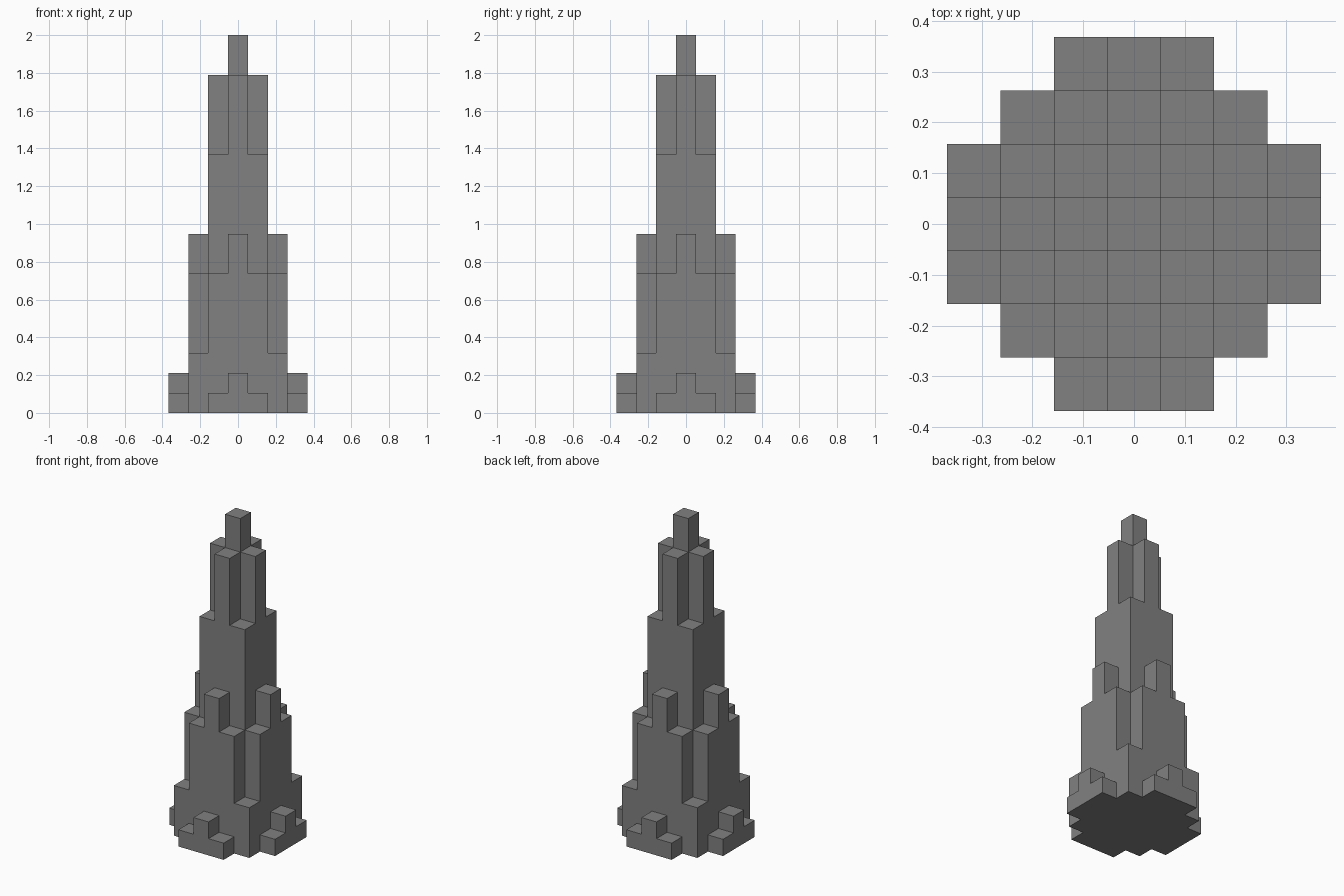
import bpy
import bmesh
import math
from mathutils import Vector

if "Cube" in bpy.data.objects:
    bpy.data.objects.remove(bpy.data.objects["Cube"], do_unlink=True)

# Column heights in blocks, keyed by (larger, smaller) distance from the axis
HEIGHTS = {
    (0, 0): 19,                        # spire
    (1, 0): 17, (1, 1): 13,            # upper tower
    (2, 0): 9, (2, 1): 7, (2, 2): 3,   # lower tower
    (3, 0): 2, (3, 1): 1,              # foot steps
}
BLOCK = 2 / HEIGHTS[0, 0]
REACH = 3


def height(x, y):
    near, far = sorted((abs(x), abs(y)))
    return HEIGHTS.get((far, near), 0)


def add_square(bm, centre, normal):
    """Add one block side facing along normal."""
    n = Vector(normal)
    u = Vector((n.y, n.z, n.x))
    v = n.cross(u)
    c = Vector(centre) + n / 2
    corners = [c + (a * u + b * v) / 2
               for a, b in ((-1, -1), (1, -1), (1, 1), (-1, 1))]
    bm.faces.new([bm.verts.new(p * BLOCK) for p in corners])


# Outer shell of all the columns
bm = bmesh.new()
cells = range(-REACH, REACH + 1)
for x in cells:
    for y in cells:
        top = height(x, y)
        if not top:
            continue
        add_square(bm, (x, y, top - 0.5), (0, 0, 1))
        add_square(bm, (x, y, 0.5), (0, 0, -1))
        for dx, dy in ((1, 0), (-1, 0), (0, 1), (0, -1)):
            for level in range(height(x + dx, y + dy), top):
                add_square(bm, (x, y, level + 0.5), (dx, dy, 0))

# Weld the squares and merge flat areas into single faces
bmesh.ops.remove_doubles(bm, verts=bm.verts, dist=BLOCK / 100)
bmesh.ops.recalc_face_normals(bm, faces=bm.faces)
bmesh.ops.dissolve_limit(bm, angle_limit=math.radians(1),
                         verts=bm.verts, edges=bm.edges)

mesh = bpy.data.meshes.new("stepped_tower")
bm.to_mesh(mesh)
bm.free()
tower = bpy.data.objects.new("stepped_tower", mesh)
bpy.context.collection.objects.link(tower)

# Plain grey stone
stone = bpy.data.materials.new("stone_grey")
stone.use_nodes = True
grey = (0.22, 0.22, 0.22, 1)
stone.diffuse_color = grey
stone.node_tree.nodes["Principled BSDF"].inputs["Base Color"].default_value = grey
mesh.materials.append(stone)
